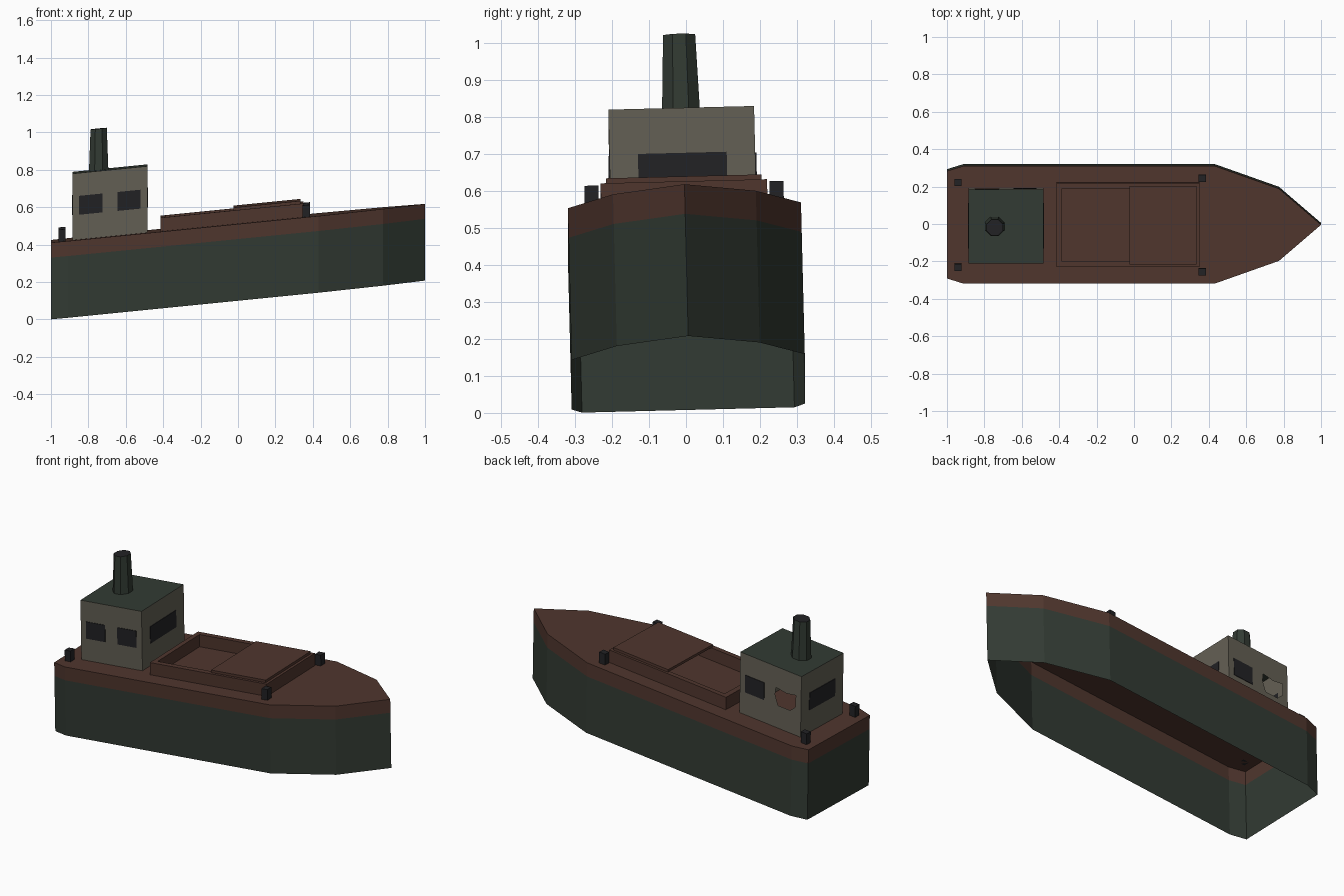
import bpy, bmesh, math
from mathutils import Matrix

cube = bpy.data.objects.get("Cube")
if cube:
    bpy.data.objects.remove(cube, do_unlink=True)


def material(name, rgb):
    m = bpy.data.materials.new(name)
    m.use_nodes = True
    m.diffuse_color = (*rgb, 1)
    bsdf = m.node_tree.nodes["Principled BSDF"]
    bsdf.inputs["Base Color"].default_value = (*rgb, 1)
    bsdf.inputs["Roughness"].default_value = 0.9
    return m


GREEN = material("dark green", (0.032, 0.043, 0.033))
BROWN = material("rust brown", (0.080, 0.037, 0.027))
CREAM = material("dull cream", (0.127, 0.117, 0.090))
BLACK = material("black", (0.016, 0.016, 0.018))

# Ship's attitude: bow raised along x, with a slight roll
TILT = Matrix(((1, 0, 0, 0),
               (0, 1, -0.025, 0.006),
               (0.1, 0.025, 1, 0.108),
               (0, 0, 0, 1)))
DECK, ROOF = 0.41, 0.765


def finish(name, bm, mats, rule=None):
    """Turn a bmesh into a tilted object, colouring faces by a rule."""
    bm.normal_update()
    if rule:
        for f in bm.faces:
            f.material_index = rule(f)
    mesh = bpy.data.meshes.new(name)
    bm.to_mesh(mesh)
    bm.free()
    for m in mats:
        mesh.materials.append(m)
    mesh.transform(TILT)
    obj = bpy.data.objects.new(name, mesh)
    bpy.context.collection.objects.link(obj)
    return obj


def loft(rings, cap_top=True, cap_bottom=False):
    """Skin (outline, z) rings; outlines run anticlockwise from above."""
    bm = bmesh.new()
    loops = [[bm.verts.new((x, y, z)) for x, y in pts] for pts, z in rings]
    n = len(loops[0])
    for a, b in zip(loops, loops[1:]):
        for i in range(n):
            j = (i + 1) % n
            bm.faces.new((a[i], a[j], b[j], b[i]))
    if cap_top:
        bm.faces.new(loops[-1])
    if cap_bottom:
        bm.faces.new(loops[0][::-1])
    return bm


def rect(x0, x1, y0, y1):
    return [(x0, y0), (x1, y0), (x1, y1), (x0, y1)]


def circle(cx, r, n=8):
    angles = [(i + 0.5) * math.tau / n for i in range(n)]
    return [(cx + r * math.cos(a), r * math.sin(a)) for a in angles]


def box(name, x0, x1, y0, y1, z0, z1, mat):
    bm = loft([(rect(x0, x1, y0, y1), z0), (rect(x0, x1, y0, y1), z1)], cap_bottom=True)
    return finish(name, bm, [mat])


# Hull: open-bottomed shell with a brown band and deck
side = [(-1, -0.287), (-0.91, -0.315), (0.43, -0.315), (0.775, -0.193)]
outline = side + [(1, 0)] + [(x, -y) for x, y in reversed(side)]
hull = loft([(outline, 0), (outline, 0.33), (outline, DECK)])
finish("hull", hull, [GREEN, BROWN], lambda f: int(f.calc_center_median().z > 0.33))

# Cabin: thin walls, green roof, one broken opening on the left side
X0, X1, W = -0.885, -0.485, 0.197
WIN0, WIN1 = 0.542, 0.643
cabin = loft([(rect(X0, X1, -W, W), DECK), (rect(X0, X1, -W, W), ROOF)])
cabin.normal_update()
wall = next(f for f in cabin.faces if f.normal.y > 0.9)
edges = list(wall.edges)
bmesh.ops.delete(cabin, geom=[wall], context='FACES_ONLY')
hole = [(-0.85, 0.575), (-0.815, WIN0), (-0.735, WIN0),
        (-0.715, 0.60), (-0.72, WIN1), (-0.79, 0.632), (-0.85, WIN1)]
ring = [cabin.verts.new((x, W, z)) for x, z in hole]
edges += [cabin.edges.new((a, b)) for a, b in zip(ring, ring[1:] + ring[:1])]
bmesh.ops.triangle_fill(cabin, edges=edges, use_beauty=True, normal=(0, 1, 0))
finish("cabin", cabin, [CREAM, GREEN], lambda f: int(f.normal.z > 0.9))

# Cabin windows: thin plates on the walls
T = 0.003
box("window_fore", X1, X1 + T, -0.12, 0.12, WIN0, WIN1, BLACK)
box("window_aft", X0 - T, X0, -0.12, 0.12, WIN0, WIN1, BLACK)
for name, x0, x1, y in (("window_right_aft", -0.85, -0.725, -W),
                        ("window_right_fore", -0.645, -0.52, -W),
                        ("window_left_fore", -0.645, -0.52, W)):
    out = math.copysign(T, y)
    box(name, x0, x1, min(y, y + out), max(y, y + out), WIN0, WIN1, BLACK)

# Funnel: tapered, dark at the mouth
funnel = loft([(circle(-0.745, 0.056), ROOF), (circle(-0.745, 0.047), 0.987)])
finish("funnel", funnel, [GREEN, BLACK], lambda f: int(f.normal.z > 0.9))

# Cargo hatch: raised rim with an open middle, half covered
outer = rect(-0.415, 0.35, -0.225, 0.225)
inner = rect(-0.385, 0.325, -0.195, 0.195)
rim = loft([(outer, DECK), (outer, 0.483), (inner, 0.483), (inner, DECK)], cap_top=False)
finish("hatch_rim", rim, [BROWN])
box("hatch_cover", -0.025, 0.333, -0.21, 0.21, 0.483, 0.498, BROWN)

# Mooring posts in mirrored pairs
for end, x, y in (("aft", -0.94, 0.227), ("fore", 0.365, 0.25)):
    for label, s in (("left", 1), ("right", -1)):
        cy = s * y
        box(f"mooring_post_{end}_{label}", x - 0.019, x + 0.019,
            cy - 0.019, cy + 0.019, DECK, 0.474, BLACK)
